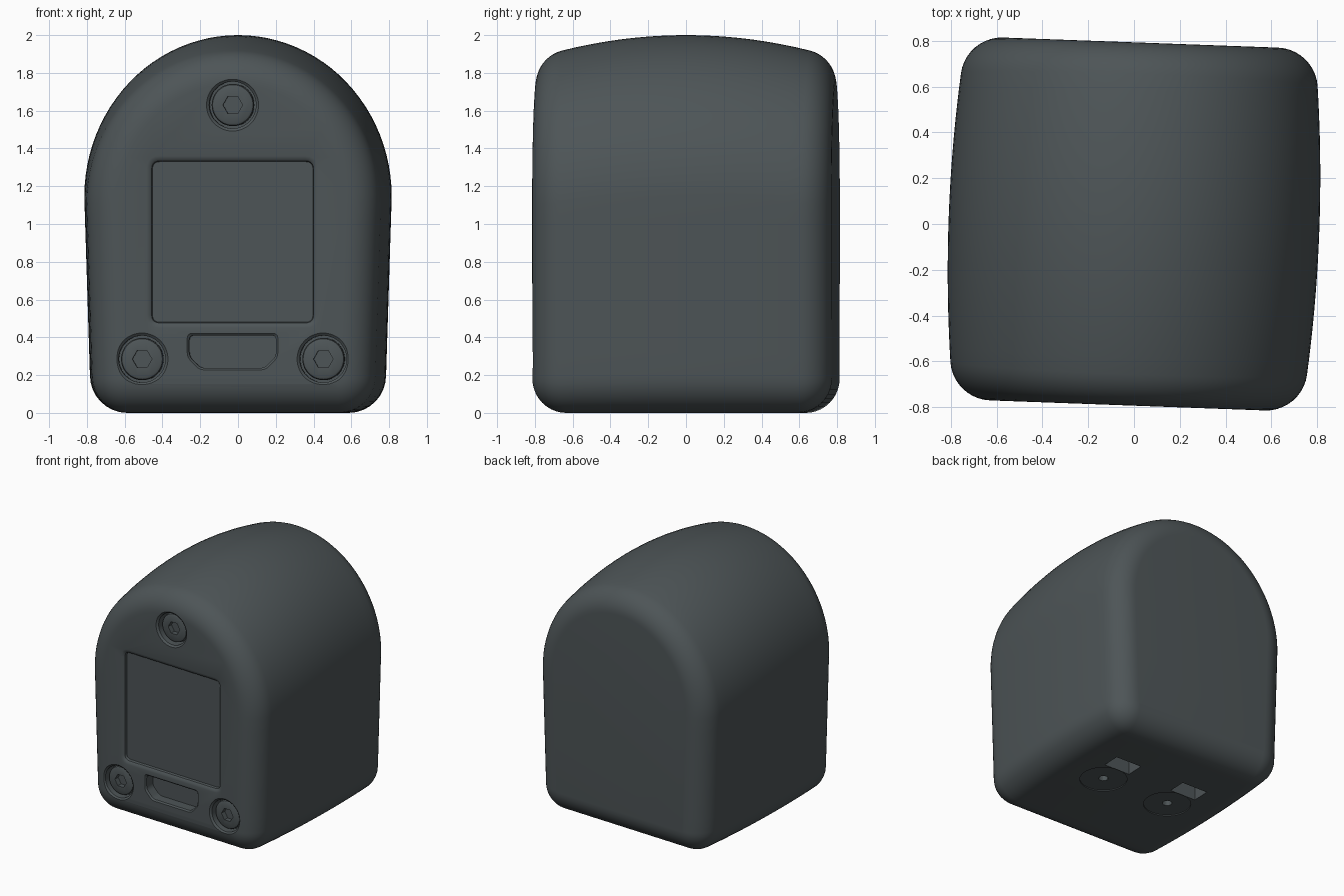
import bpy, bmesh, math
from mathutils import Vector
from math import sin, cos, pi

if "Cube" in bpy.data.objects:
    bpy.data.objects.remove(bpy.data.objects["Cube"])

D = 0.793      # half depth
R = 0.18       # front and back edge rounding
parts = []


def loft(name, rings):
    """Skin a list of equal-length point rings and cap both ends."""
    bm = bmesh.new()
    vs = [[bm.verts.new(p) for p in ring] for ring in rings]
    n = len(rings[0])
    for a, b in zip(vs, vs[1:]):
        for i in range(n):
            j = (i + 1) % n
            bm.faces.new((a[i], a[j], b[j], b[i]))
    bm.faces.new(vs[0])
    bm.faces.new(vs[-1])
    bmesh.ops.recalc_face_normals(bm, faces=bm.faces)
    me = bpy.data.meshes.new(name)
    bm.to_mesh(me)
    bm.free()
    ob = bpy.data.objects.new(name, me)
    bpy.context.collection.objects.link(ob)
    return ob


def activate(ob):
    bpy.ops.object.select_all(action='DESELECT')
    ob.select_set(True)
    bpy.context.view_layer.objects.active = ob


def cut(ob, cutter):
    activate(ob)
    m = ob.modifiers.new("cut", 'BOOLEAN')
    m.operation, m.solver, m.object = 'DIFFERENCE', 'EXACT', cutter
    bpy.ops.object.modifier_apply(modifier=m.name)
    bpy.data.objects.remove(cutter)


def round_poly(pts, r, n=5):
    """2D polygon with each corner rounded by a quadratic curve."""
    out = []
    for i, p in enumerate(pts):
        p = Vector(p)
        a = p + (Vector(pts[i - 1]) - p).normalized() * r
        b = p + (Vector(pts[(i + 1) % len(pts)]) - p).normalized() * r
        for k in range(n + 1):
            t = k / n
            out.append(a * (1 - t) ** 2 + p * (2 * t * (1 - t)) + b * t * t)
    return out


def circle(r, cx=0, cy=0, n=48):
    return [(cx + r * cos(2 * pi * i / n), cy + r * sin(2 * pi * i / n)) for i in range(n)]


def on_front(pts, depth):
    return [(p[0], -D + depth, p[1]) for p in pts]


def on_base(pts, z):
    return [(p[0], p[1], z) for p in pts]


# Arched outline of the middle section: (point, normal)
half = []
for i in range(9):
    a = -pi / 2 + i / 8 * pi / 2
    half.append(((0.58 + 0.2 * cos(a), 0.2 + 0.2 * sin(a)), (cos(a), sin(a))))
for i in range(1, 8):
    t = i / 8
    half.append(((0.78 + 0.03 * t, 0.2 + 0.95 * t), (1, -0.03 * t)))
for i in range(25):
    a = i / 24 * pi / 2
    n = Vector((cos(a) / 0.81, sin(a) / 0.85)).normalized()
    half.append(((0.81 * cos(a), 1.15 + 0.85 * sin(a)), (n.x, n.y)))
outline = half + [((-p[0], p[1]), (-n[0], n[1])) for p, n in reversed(half[:-1])]


def body_point(p, n, side, kind, t):
    """Bulged middle (kind 0) and tangent edge rounding (kind 1)."""
    slope = 0.19 * 0.66 * max(0, p[0] * n[0] + p[1] * n[1])
    th0 = math.atan(slope)
    y0 = D - R * (1 - sin(th0))
    if kind == 0:
        y, d = y0 * t, 0
    else:
        th = th0 + (pi / 2 - th0) * t
        y, d = y0 + R * (sin(th) - sin(th0)), R * (cos(th0) - cos(th))
    s = 1 - 0.095 * min(y, y0) ** 2
    return (p[0] * s - n[0] * d, side * y, p[1] * s - n[1] * d)


stations = [(0, i / 9) for i in range(10)] + [(1, i / 10) for i in range(1, 11)]
path = [(-1, k, t) for k, t in reversed(stations)] + [(1, k, t) for k, t in stations[1:]]
body = loft("body", [[body_point(p, n, *s) for p, n in outline] for s in path])
parts.append(body)


# Square screen recess with a soft rim
def screen(g):
    w, lo, hi = 0.425 + g, 0.48 - g, 1.33 + g
    return round_poly([(-w, lo), (w, lo), (w, hi), (-w, hi)], 0.04 + g)


cut(body, loft("screen_cutter", [on_front(screen(g), d) for g, d in
    ((0.03, -0.03), (0.03, 0), (0.014, 0.004), (0.004, 0.013), (0, 0.032))]))


# Port recess with chamfered lower corners
def port(g):
    return round_poly([(-0.23 - g, 0.41 + g), (-0.23 - g, 0.30 - g / 2), (-0.17 - g / 2, 0.238 - g),
                       (0.17 + g / 2, 0.238 - g), (0.23 + g, 0.30 - g / 2), (0.23 + g, 0.41 + g)], 0.025)


cut(body, loft("port_cutter", [on_front(port(g), d) for g, d in
    ((0.01, -0.03), (0.01, 0), (0, 0.01), (0, 0.085))]))

# Counterbored socket screws
for tag, x, z in (("top", 0, 1.63), ("left", -0.48, 0.285), ("right", 0.48, 0.285)):
    cut(body, loft("bore_cutter", [on_front(circle(r, x, z), d) for r, d in
        ((0.138, -0.03), (0.138, 0), (0.124, 0.012), (0.124, 0.09))]))
    screw = loft("screw_" + tag, [on_front(circle(r, x, z), d) for r, d in
        ((0.112, 0.095), (0.112, 0.046), (0.107, 0.036), (0.095, 0.03))])
    cut(screw, loft("hex_cutter", [on_front(circle(0.052, x, z, 6), d) for d in (0, 0.07)]))
    parts.append(screw)

# Underside: shallow round seats with a centre hole, and nut slots
for s in (-1, 1):
    cut(body, loft("seat_cutter", [on_base(circle(0.17, s * 0.29, 0.015), z) for z in (-0.05, 0.008)]))
    cut(body, loft("hole_cutter", [on_base(circle(0.035, s * 0.29, 0.015, 12), z) for z in (-0.05, 0.06)]))
    x, y = s * 0.30, 0.255
    slot = [(x - 0.11, y - 0.07), (x + 0.11, y - 0.07), (x + 0.11, y + 0.07), (x - 0.11, y + 0.07)]
    cut(body, loft("slot_cutter", [on_base(slot, z) for z in (-0.05, 0.25)]))

# Shading, colour and the slight turn of the whole model
mat = bpy.data.materials.new("dark_slate")
mat.diffuse_color = (0.075, 0.09, 0.095, 1)
mat.use_nodes = True
mat.node_tree.nodes["Principled BSDF"].inputs["Base Color"].default_value = mat.diffuse_color
for ob in parts:
    ob.data.materials.clear()
    ob.data.materials.append(mat)
    activate(ob)
    bpy.ops.object.shade_smooth_by_angle(angle=math.radians(30))
    ob.rotation_euler.z = math.radians(-2.1)
